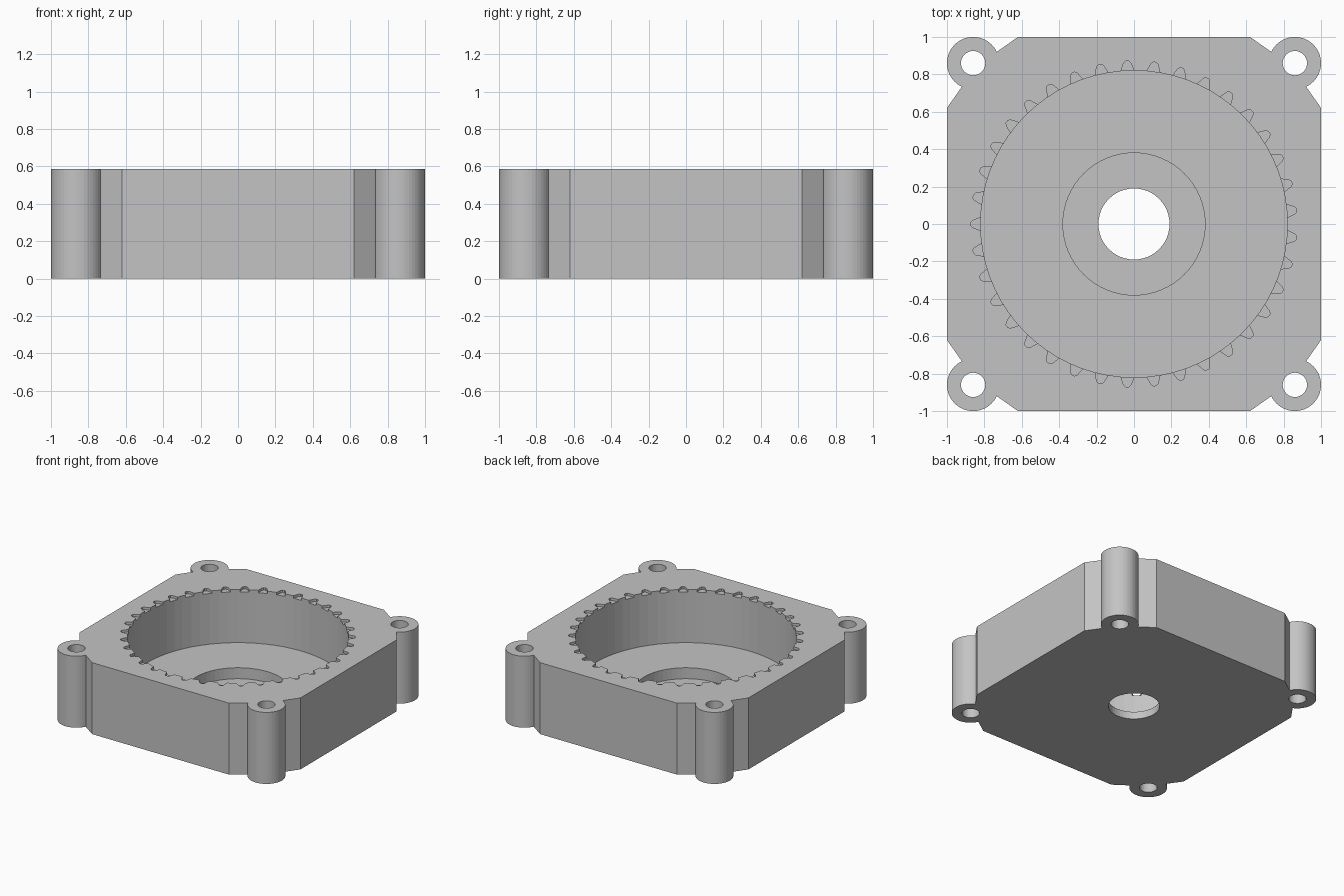
import bpy, bmesh
from math import sin, cos, radians, pi

if "Cube" in bpy.data.objects:
    bpy.data.objects.remove(bpy.data.objects["Cube"])

HEIGHT = 0.585
FLOOR, SEAT = 0.15, 0.06      # bore floor and bearing seat heights
BORE, POST = 0.82, 0.86       # bore radius, post centre offset
NOTCHES = 37
CORNERS = [(sx * POST, sy * POST) for sx in (-1, 1) for sy in (-1, 1)]

grey = bpy.data.materials.new("plain grey")
grey.use_nodes = True
colour = (0.55, 0.55, 0.55, 1)
grey.diffuse_color = colour
grey.node_tree.nodes["Principled BSDF"].inputs["Base Color"].default_value = colour


def ring(r, n, cx=0, cy=0):
    return [(cx + r * cos(2 * pi * i / n), cy + r * sin(2 * pi * i / n)) for i in range(n)]


def prisms(name, outlines, z0, z1):
    """Extrude one or more closed outlines into a single object."""
    bm = bmesh.new()
    for outline in outlines:
        low = [bm.verts.new((x, y, z0)) for x, y in outline]
        high = [bm.verts.new((x, y, z1)) for x, y in outline]
        bm.faces.new(low[::-1])
        bm.faces.new(high)
        for i in range(len(low)):
            j = (i + 1) % len(low)
            bm.faces.new((low[i], low[j], high[j], high[i]))
    mesh = bpy.data.meshes.new(name)
    bm.to_mesh(mesh)
    bm.free()
    mesh.materials.append(grey)
    obj = bpy.data.objects.new(name, mesh)
    bpy.context.collection.objects.link(obj)
    return obj


def combine(target, tool, operation):
    """Apply a boolean and discard the tool."""
    tool.hide_render = True
    mod = target.modifiers.new("cut", "BOOLEAN")
    mod.operation, mod.solver, mod.object = operation, "EXACT", tool
    bpy.context.view_layer.objects.active = target
    bpy.ops.object.modifier_apply(modifier=mod.name)
    bpy.data.objects.remove(tool)


# Square block with corners trimmed to a large circle
outline = []
for quarter in range(4):
    for step in range(5):
        a = radians(31.8 + 26.4 * step / 4 + 90 * quarter)
        outline.append((1.177 * cos(a), 1.177 * sin(a)))
housing = prisms("gear_housing", [outline], 0, HEIGHT)

# Corner screw posts
posts = prisms("screw_posts", [ring(0.14, 48, *c) for c in CORNERS], 0, HEIGHT)
combine(housing, posts, "UNION")

# Main bore, bearing seat, shaft hole and screw holes
for name, rings, bottom in (
        ("bore_cutter", [ring(BORE, 72)], FLOOR),
        ("seat_cutter", [ring(0.38, 64)], SEAT),
        ("shaft_cutter", [ring(0.19, 48)], -0.1),
        ("screw_cutter", [ring(0.065, 32, *c) for c in CORNERS], -0.1)):
    combine(housing, prisms(name, rings, bottom, HEIGHT + 0.1), "DIFFERENCE")

# Shallow tooth notches around the rim
profile = [(0.79, -0.04), (BORE, -0.035), (0.862, -0.019), (0.872, -0.008),
           (0.872, 0.008), (0.862, 0.019), (BORE, 0.035), (0.79, 0.04)]
notches = []
for i in range(NOTCHES):
    a = pi + 2 * pi * i / NOTCHES
    notches.append([(r * cos(a) - t * sin(a), r * sin(a) + t * cos(a)) for r, t in profile])
combine(housing, prisms("notch_cutter", notches, HEIGHT - 0.02, HEIGHT + 0.1), "DIFFERENCE")
